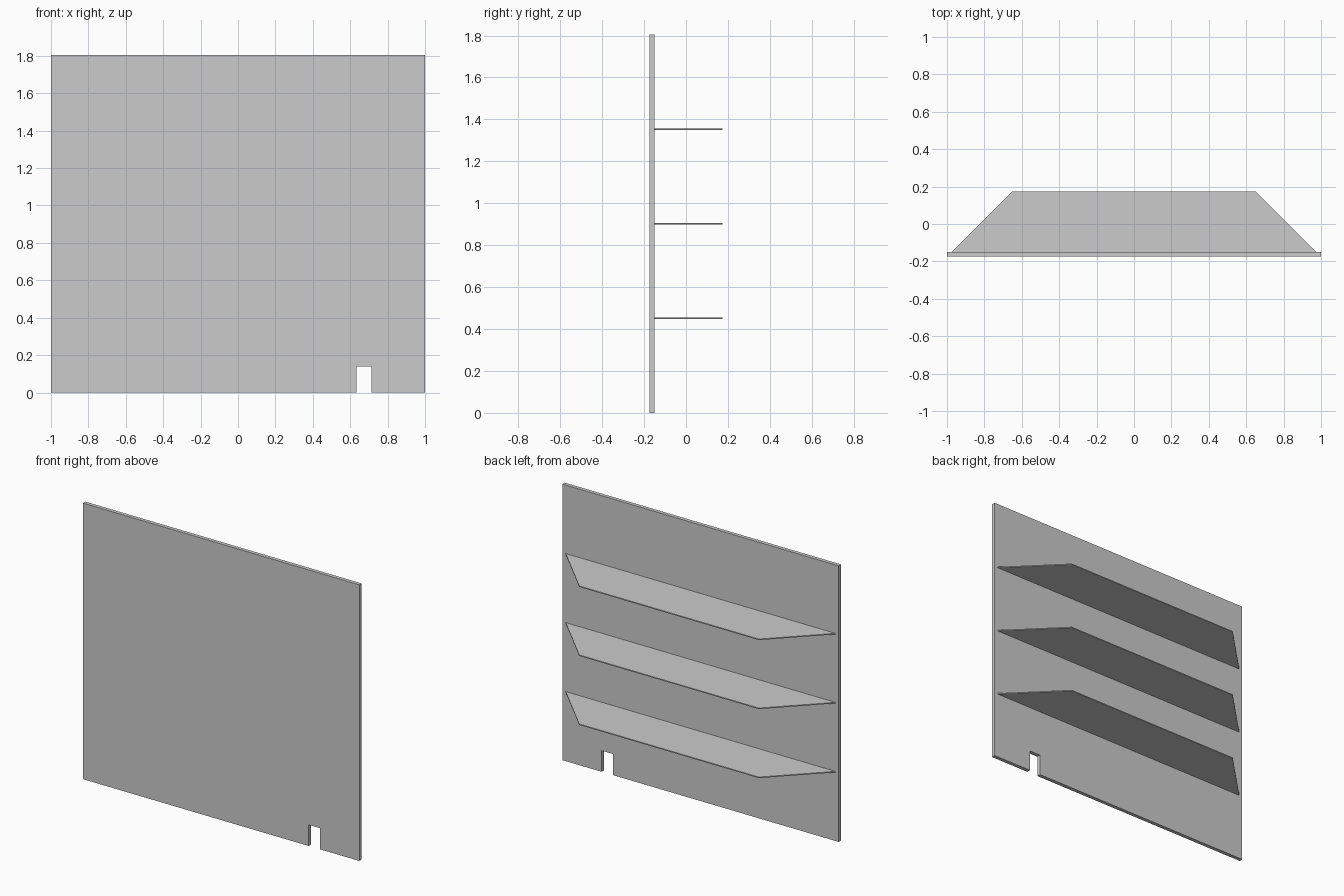
import bpy, bmesh
from mathutils import Vector

if "Cube" in bpy.data.objects:
    bpy.data.objects.remove(bpy.data.objects["Cube"])


def extrude_profile(name, points, direction):
    """Solid made by extruding a closed outline along a vector."""
    bm = bmesh.new()
    face = bm.faces.new([bm.verts.new(p) for p in points])
    result = bmesh.ops.extrude_face_region(bm, geom=[face], use_keep_orig=True)
    moved = [g for g in result["geom"] if isinstance(g, bmesh.types.BMVert)]
    bmesh.ops.translate(bm, verts=moved, vec=Vector(direction))
    bmesh.ops.recalc_face_normals(bm, faces=bm.faces)
    mesh = bpy.data.meshes.new(name)
    bm.to_mesh(mesh)
    bm.free()
    obj = bpy.data.objects.new(name, mesh)
    bpy.context.collection.objects.link(obj)
    return obj


HEIGHT = 1.805
FRONT, BACK = -0.175, 0.175
PANEL = 0.025
SHELF = 0.007

# Front panel with the small opening at the floor
outline = [(-1, 0), (0.634, 0), (0.634, 0.138), (0.715, 0.138),
           (0.715, 0), (1, 0), (1, HEIGHT), (-1, HEIGHT)]
extrude_profile("front_panel", [(x, FRONT, z) for x, z in outline], (0, PANEL, 0))

# Three thin trapezoid shelves behind the panel
inner = FRONT + PANEL
trapezoid = [(-0.975, inner), (0.975, inner), (0.65, BACK), (-0.65, BACK)]
for i in range(1, 4):
    z = HEIGHT * i / 4 - SHELF / 2
    extrude_profile(f"shelf_{i}", [(x, y, z) for x, y in trapezoid], (0, 0, SHELF))
